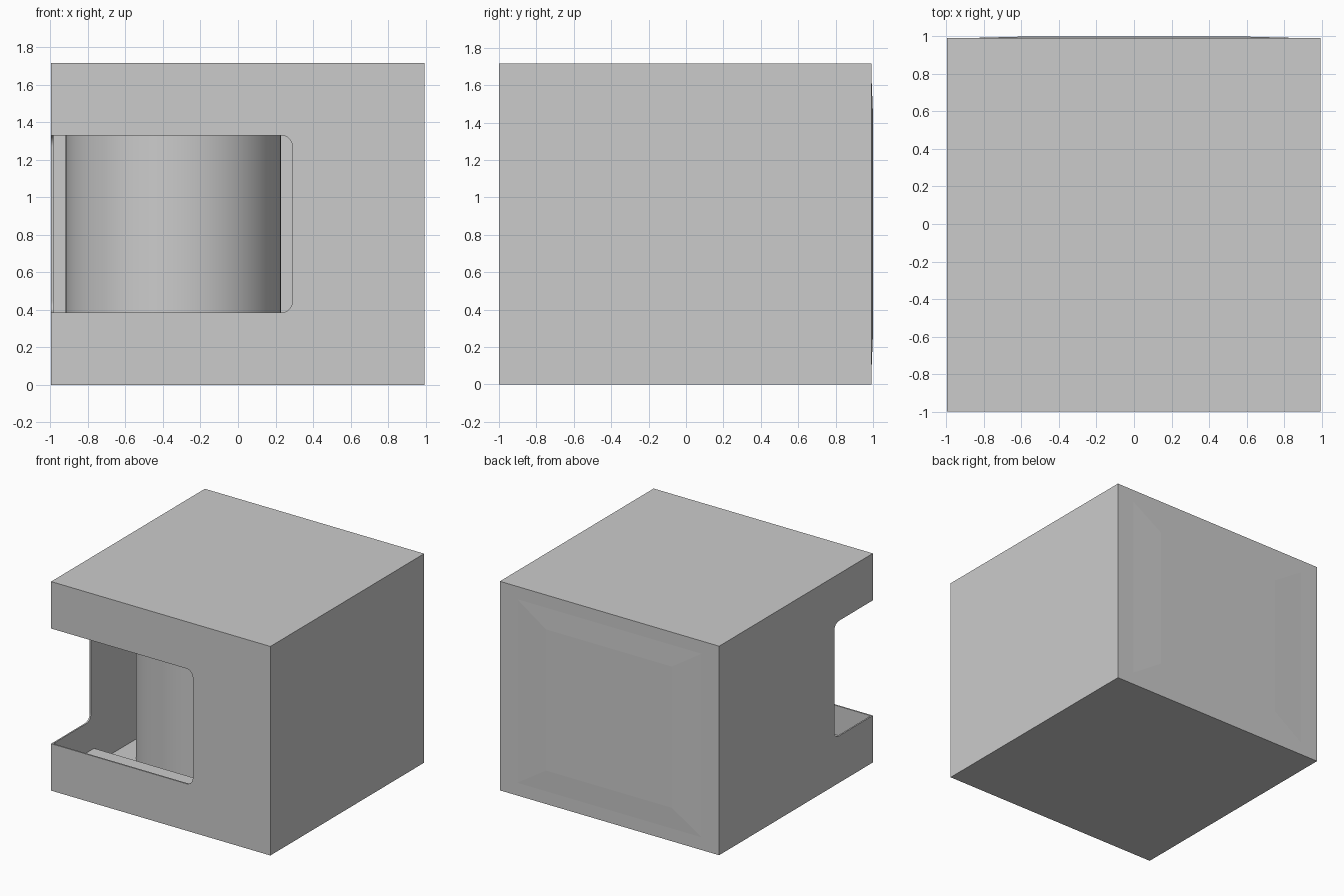
import bpy, bmesh, math
from mathutils import Vector

if "Cube" in bpy.data.objects:
    bpy.data.objects.remove(bpy.data.objects["Cube"])

H = 1.715      # overall height
T = 0.012      # sheet thickness
X0, X1, Y0, Y1 = -0.996, 0.994, -1.0, 0.993


def box(name, lo, hi):
    bm = bmesh.new()
    bmesh.ops.create_cube(bm, size=1)
    for v in bm.verts:
        v.co = Vector([lo[i] + (v.co[i] + 0.5) * (hi[i] - lo[i]) for i in range(3)])
    me = bpy.data.meshes.new(name)
    bm.to_mesh(me)
    bm.free()
    ob = bpy.data.objects.new(name, me)
    bpy.context.collection.objects.link(ob)
    return ob


def window(name, start, end, place, depth):
    """Prism whose two corners at 'end' are rounded; place maps (u, z, d) to xyz."""
    r, z0, z1 = 0.06, 0.385, 1.33
    pts = [(start, z1), (start, z0)]
    for cz, a0 in ((z0 + r, -90), (z1 - r, 0)):
        for k in range(9):
            a = math.radians(a0 + k * 90 / 8)
            pts.append((end - r + r * math.cos(a), cz + r * math.sin(a)))
    bm = bmesh.new()
    face = bm.faces.new([bm.verts.new(place(u, z, 0)) for u, z in pts])
    ext = bmesh.ops.extrude_face_region(bm, geom=[face])
    move = Vector(place(0, 0, depth)) - Vector(place(0, 0, 0))
    bmesh.ops.translate(bm, vec=move,
                        verts=[g for g in ext["geom"] if isinstance(g, bmesh.types.BMVert)])
    bmesh.ops.recalc_face_normals(bm, faces=bm.faces)
    me = bpy.data.meshes.new(name)
    bm.to_mesh(me)
    bm.free()
    ob = bpy.data.objects.new(name, me)
    bpy.context.collection.objects.link(ob)
    return ob


def cut(target, cutter):
    mod = target.modifiers.new("cut", 'BOOLEAN')
    mod.operation, mod.solver, mod.object = 'DIFFERENCE', 'EXACT', cutter
    bpy.context.view_layer.objects.active = target
    bpy.ops.object.modifier_apply(modifier=mod.name)
    bpy.data.objects.remove(cutter)


# Hollow cabinet with a window wrapping the front left corner
cabinet = box("cabinet", (X0, Y0, 0), (X1, Y1, H))
cut(cabinet, box("cavity", (X0 + T, Y0 + T, T), (X1 - T, Y1 - T, H - T)))
cut(cabinet, window("front_window", -1.2, 0.29, lambda u, z, d: (u, -1.1 + d, z), 0.15))
cut(cabinet, window("side_window", -1.2, -0.5, lambda u, z, d: (-1.1 + d, u, z), 0.15))

# Low shelf behind the window
box("shelf", (X0 + T, Y0 + T, 0.132), (X1 - T, -0.46, 0.144))

# Round drum standing on the cabinet floor
bpy.ops.mesh.primitive_cylinder_add(vertices=64, radius=0.575, depth=H - 2 * T,
                                    location=(-0.345, 0.17, H / 2))
drum = bpy.context.object
drum.name = "drum"
bpy.ops.object.shade_smooth_by_angle()

# Very shallow raised area on the back
panel = box("back_panel", (-0.95, Y1 - 0.003, 0.03), (0.95, 1.0, 1.685))
for v in panel.data.vertices:
    if v.co.y > 0.998:
        v.co.x *= 0.6
        v.co.z = H / 2 + (v.co.z - H / 2) * 0.7
